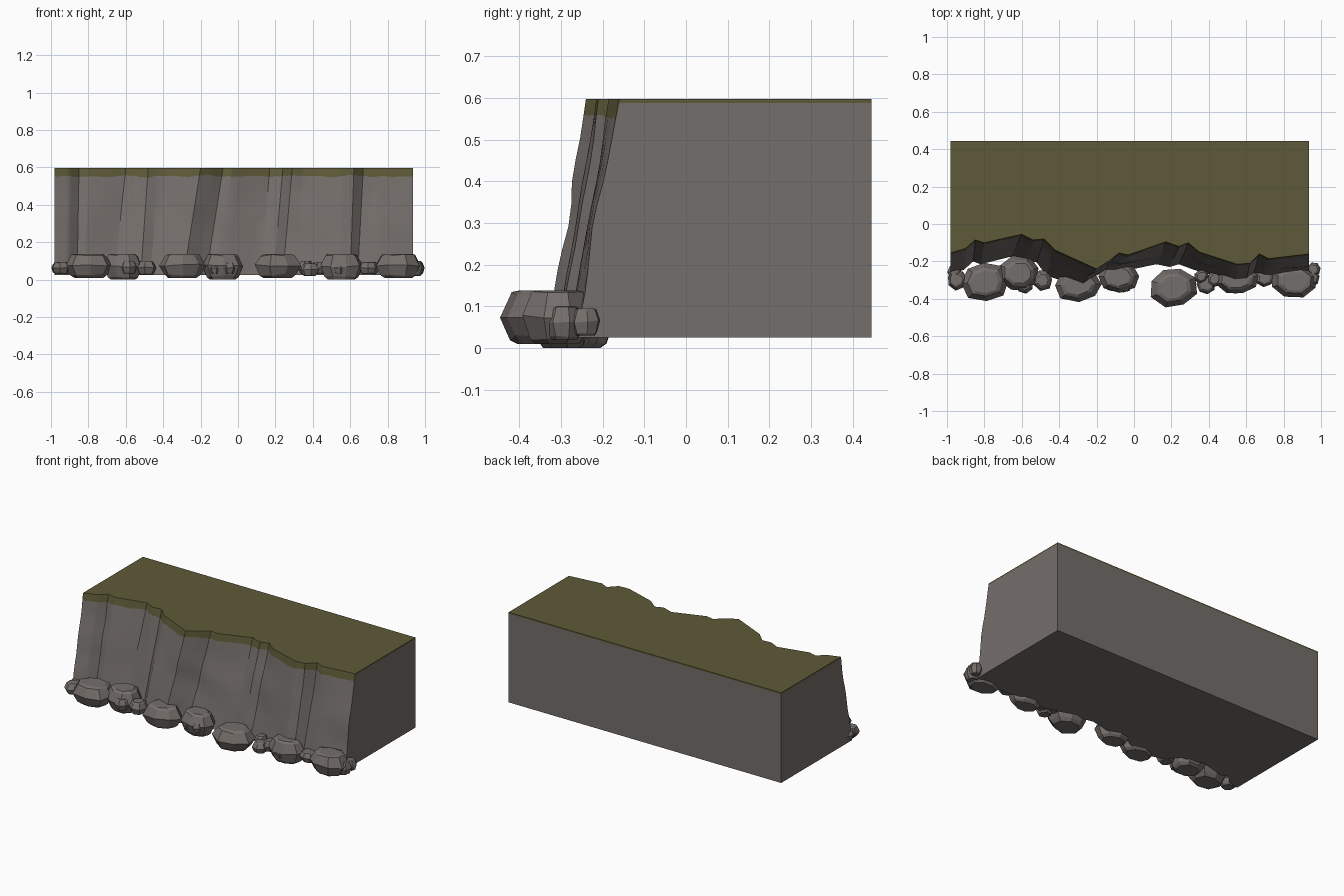
import bpy, bmesh, math, random
from mathutils import Vector, noise

if "Cube" in bpy.data.objects:
    bpy.data.objects.remove(bpy.data.objects["Cube"])

random.seed(7)


def material(name, rgb):
    m = bpy.data.materials.new(name)
    m.diffuse_color = (*rgb, 1)
    m.use_nodes = True
    m.node_tree.nodes["Principled BSDF"].inputs["Base Color"].default_value = m.diffuse_color
    return m


ROCK = material("grey rock", (0.175, 0.157, 0.145))
GRASS = material("olive grass", (0.112, 0.101, 0.040))


def finish(bm, name, mats):
    bmesh.ops.recalc_face_normals(bm, faces=bm.faces)
    me = bpy.data.meshes.new(name)
    bm.to_mesh(me)
    bm.free()
    for m in mats:
        me.materials.append(m)
    ob = bpy.data.objects.new(name, me)
    bpy.context.collection.objects.link(ob)
    return ob


# Cliff edge: top x, top y, bottom x, bottom y for each ridge and groove
EDGE = [(-.98, -.155, -.98, -.265), (-.90, -.13, -.91, -.245), (-.85, -.085, -.86, -.20),
        (-.80, -.10, -.82, -.215), (-.60, -.055, -.66, -.175), (-.54, -.085, -.57, -.20),
        (-.48, -.08, -.52, -.205), (-.42, -.14, -.47, -.275), (-.20, -.24, -.29, -.335),
        (-.13, -.195, -.22, -.285), (-.08, -.155, -.17, -.26), (-.03, -.165, -.12, -.265),
        (.17, -.095, .12, -.215), (.24, -.12, .19, -.23), (.29, -.10, .24, -.215),
        (.35, -.15, .32, -.245), (.55, -.215, .54, -.31), (.62, -.21, .60, -.305),
        (.67, -.16, .64, -.265), (.72, -.185, .70, -.28), (.935, -.16, .935, -.265)]
Z0, Z1, BAND, BACK = .025, .597, .588, .445
SUB = 4

# Cliff body: leaning front grid, flat back, sides, top and bottom
bm = bmesh.new()
cols = []
n = (len(EDGE) - 1) * SUB
for i in range(n + 1):
    k, f = min(i // SUB, len(EDGE) - 2), 0
    f = (i - k * SUB) / SUB
    a, b = EDGE[k], EDGE[k + 1]
    tx, ty, bx, by = [p + (q - p) * f for p, q in zip(a, b)]
    lip = .553 + .014 * noise.noise(Vector((tx * 9, 3, 1))) + random.uniform(-.003, .003)
    if i in (0, n):
        lip = .552
    zs = [Z0 + (lip - Z0) * r / 10 for r in range(11)] + [BAND, Z1]
    col = []
    for z in zs:
        t = (z - Z0) / (Z1 - Z0)
        d = .016 * noise.noise(Vector((tx * 5 + z * 3, z * 5, 0))) * math.sin(math.pi * t)
        col.append(bm.verts.new((bx + (tx - bx) * t, by + (ty - by) * t + d, z)))
    cols.append(col)
for c, d in zip(cols, cols[1:]):
    for r in range(12):
        bm.faces.new((c[r], d[r], d[r + 1], c[r + 1])).material_index = int(r >= 10)
L, R = [[bm.verts.new((c[0].co.x, BACK, z)) for z in (Z0, BAND, Z1)] for c in (cols[0], cols[-1])]
for c, bk in ((cols[0], L), (cols[-1], R)):
    bm.faces.new(c[:12] + [bk[1], bk[0]])
    bm.faces.new((c[11], c[12], bk[2], bk[1])).material_index = 1
bm.faces.new((L[0], L[1], R[1], R[0]))
bm.faces.new((L[1], L[2], R[2], R[1])).material_index = 1
bm.faces.new([c[12] for c in cols] + [R[2], L[2]]).material_index = 1
bm.faces.new([c[0] for c in cols] + [R[0], L[0]])
cliff = finish(bm, "cliff", [ROCK, GRASS])
bpy.context.view_layer.objects.active = cliff
cliff.select_set(True)
bpy.ops.object.shade_smooth_by_angle(angle=math.radians(28))


# Boulder: faceted stone with a wide girdle, chamfered shoulder and flat cap
def boulder(name, x, y, rx, ry, z0, z1, sides=8):
    bm = bmesh.new()
    start = random.uniform(0, .5)
    wob = [random.uniform(.9, 1.04) for _ in range(sides)]
    rings = []
    for h, s in ((0, .62), (.12, .78), (.52, 1), (.93, .74), (1, .58)):
        ring = []
        for i in range(sides):
            a = start + 2 * math.pi * i / sides
            s2 = s * wob[i]
            jz = random.uniform(-.05, .05) if .1 < h < 1 else 0
            ring.append(bm.verts.new((x + rx * s2 * math.cos(a), y + ry * s2 * math.sin(a),
                                      z0 + (z1 - z0) * (h + jz))))
        rings.append(ring)
    for p, q in zip(rings, rings[1:]):
        for i in range(sides):
            j = (i + 1) % sides
            bm.faces.new((p[i], p[j], q[j], q[i]))
    bm.faces.new(rings[0])
    bm.faces.new(rings[-1])
    finish(bm, name, [ROCK])


# Large boulders: x, y, radius x, radius y
for i, (x, y, rx, ry) in enumerate([
        (-.795, -.31, .135, .112), (-.61, -.265, .115, .10), (-.30, -.325, .135, .095),
        (-.08, -.28, .115, .085), (.21, -.338, .132, .112), (.55, -.30, .12, .08),
        (.86, -.305, .13, .09)]):
    boulder(f"boulder_{i + 1}", x, y, rx, ry, 0 if i % 2 else .01, .138)

# Small stones: x, y, radius, bottom, top
for i, (x, y, r, z0, z1) in enumerate([
        (-.945, -.30, .057, .03, .095), (-.96, -.255, .042, .035, .09), (-.585, -.325, .052, .03, .10),
        (-.49, -.30, .058, .025, .10), (-.05, -.325, .045, .03, .095), (-.12, -.325, .035, .03, .09),
        (.385, -.325, .053, .02, .085), (.36, -.28, .04, .03, .10), (.43, -.295, .045, .03, .095),
        (.54, -.335, .04, .03, .09), (.70, -.285, .055, .03, .095), (.962, -.24, .038, .03, .095),
        (.945, -.29, .05, .02, .10)]):
    boulder(f"small_stone_{i + 1}", x, y, r, r, z0, z1, 7)
